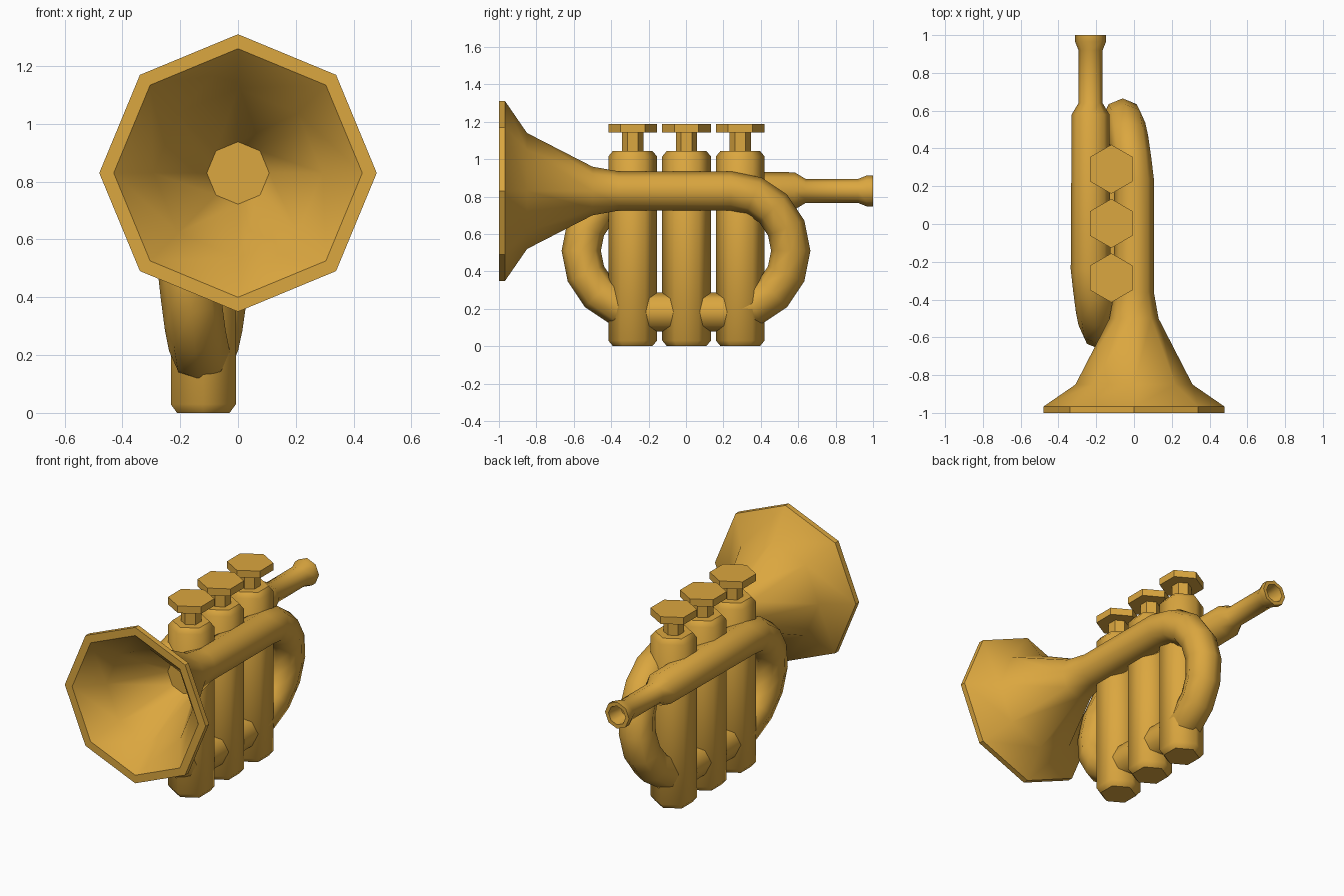
import bpy, bmesh, math
from mathutils import Vector

if "Cube" in bpy.data.objects:
    bpy.data.objects.remove(bpy.data.objects["Cube"])

brass = bpy.data.materials.new("brass gold")
brass.diffuse_color = (0.71, 0.385, 0.05, 1)
brass.use_nodes = True
brass.node_tree.nodes["Principled BSDF"].inputs["Base Color"].default_value = brass.diffuse_color

PIPE_Z, PIPE_R = 0.83, 0.105
VALVE_X = -0.12
BEND_R = 0.32


def sweep(name, rings, sides=8, flat=()):
    """Loft rings of (centre, tangent, radius); bands listed in flat stay flat."""
    bm = bmesh.new()
    loops = []
    for c, t, r in rings:
        c, t = Vector(c), Vector(t).normalized()
        ref = Vector((0, 1, 0)) if abs(t.z) > 0.99 and sides == 6 else Vector((1, 0, 0))
        u = (ref - t * ref.dot(t)).normalized()
        v = t.cross(u)
        loops.append([bm.verts.new(c + r * (u * math.cos(a) + v * math.sin(a)))
                      for a in (2 * math.pi * i / sides for i in range(sides))])
    for k, (a, b) in enumerate(zip(loops, loops[1:])):
        for i in range(sides):
            j = (i + 1) % sides
            f = bm.faces.new((a[i], a[j], b[j], b[i]))
            f.smooth = k not in flat
    bm.faces.new(loops[0][::-1])
    bm.faces.new(loops[-1])
    bmesh.ops.recalc_face_normals(bm, faces=bm.faces)
    me = bpy.data.meshes.new(name)
    bm.to_mesh(me)
    bm.free()
    me.materials.append(brass)
    ob = bpy.data.objects.new(name, me)
    bpy.context.collection.objects.link(ob)
    return ob


def straight(x, profile, s=1):
    """Rings along y from (y, radius) pairs."""
    return [((x, y, PIPE_Z), (0, s, 0), r) for y, r in profile]


def bend(x0, s):
    """Half-turn down from a top pipe at x0 to the valve line; s = y direction."""
    rings = []
    for k in range(9):
        a = math.pi / 2 - k * math.pi / 8
        x = x0 + (VALVE_X - x0) * k / 8
        rings.append(((x, s * (0.24 + BEND_R * math.cos(a)), PIPE_Z - BEND_R + BEND_R * math.sin(a)),
                      (0, s * math.sin(a), -math.cos(a)), PIPE_R))
    return rings


# Bell: inner cone, rim, outer flare, then the pipe and rear bend
bell = [(-0.53, 0.108), (-0.86, 0.293), (-1, 0.43), (-1, 0.48), (-0.967, 0.48),
        (-0.85, 0.31), (-0.5, 0.13), (-0.36, PIPE_R)]
sweep("bell_and_pipe", straight(0, bell) + bend(0, 1), flat=(2, 3))

# Mouthpiece with hollow end, lead pipe and front bend
mouth = [(0.9, 0.045), (1, 0.058), (1, 0.082), (0.965, 0.082), (0.92, 0.064),
         (0.64, 0.064), (0.58, 0.1)]
sweep("mouth_pipe", straight(-0.23, mouth, -1) + bend(-0.23, -1), flat=(1,))

# Valves with stems and hexagonal buttons
UP = (0, 0, 1)
for n, y in enumerate((-0.285, 0.003, 0.29), 1):
    def column(part, profile, flat=()):
        sweep(f"{part}_{n}", [((VALVE_X, y, z), UP, r) for z, r in profile], 6, flat)
    column("valve", [(0, 0.105), (0.03, 0.13), (1.015, 0.13), (1.045, 0.105)])
    column("valve_stem", [(1.03, 0.057), (1.15, 0.057)], (0,))
    column("valve_button", [(1.143, 0.13), (1.187, 0.13)], (0,))

# Short connectors between valves
for n, y in enumerate((-0.14, 0.147), 1):
    sweep(f"connector_{n}", [((VALVE_X, y + d, 0.182), (0, 1, 0), 0.104) for d in (-0.11, 0.11)])
